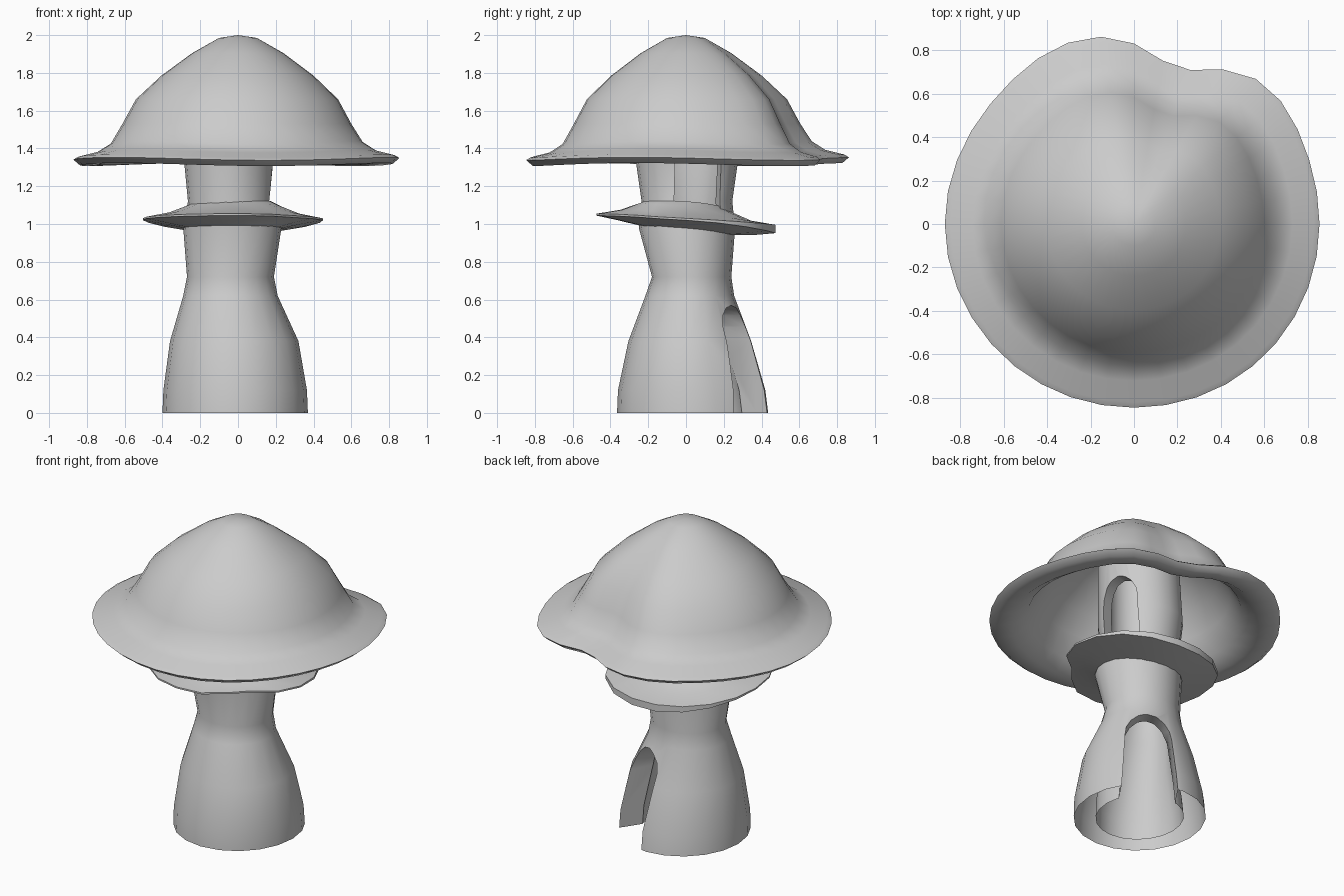
import bpy, bmesh, math
from mathutils import Vector, Matrix

if "Cube" in bpy.data.objects:
    bpy.data.objects.remove(bpy.data.objects["Cube"])


def make_object(name, bm):
    bmesh.ops.recalc_face_normals(bm, faces=bm.faces)
    mesh = bpy.data.meshes.new(name)
    bm.to_mesh(mesh)
    bm.free()
    ob = bpy.data.objects.new(name, mesh)
    bpy.context.collection.objects.link(ob)
    return ob


def smooth(ob, angle):
    bpy.ops.object.select_all(action='DESELECT')
    ob.select_set(True)
    bpy.context.view_layer.objects.active = ob
    bpy.ops.object.shade_smooth_by_angle(angle=math.radians(angle))


def loft(name, count, segs, point, closed=False):
    """Skin rings of points; point(i, angle) gives a position."""
    bm = bmesh.new()
    rings = [[bm.verts.new(point(i, 2 * math.pi * k / segs)) for k in range(segs)]
             for i in range(count)]
    for i in range(count if closed else count - 1):
        a, b = rings[i], rings[(i + 1) % count]
        for k in range(segs):
            n = (k + 1) % segs
            bm.faces.new((a[k], a[n], b[n], b[k]))
    bmesh.ops.remove_doubles(bm, verts=bm.verts, dist=0.0005)
    return make_object(name, bm)


def bump(a, centre, width):
    d = (math.degrees(a) - centre + 180) % 360 - 180
    return math.exp(-(d / width) ** 2)


# Cap: thick dome with a flared rim and a dented fold at the back
cap_profile = [(0, 2.0), (.1, 1.985), (.24, 1.905), (.4, 1.785), (.53, 1.66), (.6, 1.53),
               (.66, 1.43), (.73, 1.385), (.83, 1.36), (.855, 1.345), (.82, 1.315),
               (.72, 1.32), (.63, 1.38), (.56, 1.5), (.49, 1.62), (.36, 1.75),
               (.2, 1.87), (0, 1.93)]


def cap_point(i, a):
    r, z = cap_profile[i]
    w = min(1, r / .5)
    r *= 1 + w * (-.13 * bump(a, 74, 15) + .035 * bump(a, 44, 18)
                  + .04 * bump(a, 110, 20) + .02 * bump(a, 180, 35) - .01 * bump(a, 270, 30))
    if r > .6 and z < 1.45:
        z += .008 * math.cos(3 * a + 1)
    return Vector((r * math.cos(a), r * math.sin(a), z))


cap = loft("mushroom_cap", len(cap_profile), 36, cap_point)
smooth(cap, 60)

# Stem: hollow, slightly off centre; rows are z, centre x, centre y, radius x, radius y
stem_rows = [(0, -.015, .035, .385, .4), (.12, -.015, .03, .38, .39), (.38, -.02, .02, .34, .325),
             (.62, -.04, .02, .25, .235), (.72, -.04, .03, .23, .21), (.98, -.03, .005, .26, .255),
             (1.12, -.045, .005, .22, .24), (1.33, -.045, .005, .24, .27), (1.84, -.03, 0, .23, .25)]
N = len(stem_rows)


def stem_point(i, a):
    z, cx, cy, rx, ry = stem_rows[i if i < N else 2 * N - 1 - i]
    if i >= N:
        t = .13 if z < .5 else .07
        rx, ry = rx - t, ry - t
    return Vector((cx + rx * math.cos(a), cy + ry * math.sin(a), z))


stem = loft("hollow_stem", 2 * N, 20, stem_point, closed=True)


# Arched cutters for the doorway and the window
def arch_cutter(name, angle, base, width, z0, z1, centre):
    h = width / 2
    rise = h * 1.3
    pts = [(-base / 2, z0), (base / 2, z0)]
    pts += [(h * math.cos(t * math.pi / 8), z1 - rise + rise * math.sin(t * math.pi / 8))
            for t in range(9)]
    bm = bmesh.new()
    face = bm.faces.new([bm.verts.new((.03, y, z)) for y, z in pts])
    ext = bmesh.ops.extrude_face_region(bm, geom=[face])
    moved = [v for v in ext["geom"] if isinstance(v, bmesh.types.BMVert)]
    bmesh.ops.translate(bm, verts=moved, vec=(.8, 0, 0))
    bm.transform(Matrix.Translation(centre) @ Matrix.Rotation(math.radians(angle), 4, 'Z'))
    ob = make_object(name, bm)
    ob.hide_render = True
    return ob


cutters = [arch_cutter("doorway_cutter", 56, .35, .28, -.1, .57, (-.045, .03, 0)),
           arch_cutter("window_cutter", 15, .25, .25, 1.06, 1.55, (-.045, .01, 0))]
for c in cutters:
    mod = stem.modifiers.new(c.name, 'BOOLEAN')
    mod.operation = 'DIFFERENCE'
    mod.solver = 'EXACT'
    mod.object = c
bpy.context.view_layer.update()
cut_mesh = bpy.data.meshes.new_from_object(
    stem.evaluated_get(bpy.context.evaluated_depsgraph_get()))
stem.modifiers.clear()
stem.data = cut_mesh
for c in cutters:
    bpy.data.objects.remove(c, do_unlink=True)

# Leave the underside of the stem wall open
bm = bmesh.new()
bm.from_mesh(stem.data)
base = [f for f in bm.faces if all(v.co.z < .001 for v in f.verts)]
bmesh.ops.delete(bm, geom=base, context='FACES')
bm.to_mesh(stem.data)
bm.free()
smooth(stem, 40)

# Collar: thin uneven skirt, drooping at the back; rows are radius, z, tilt, back droop
collar_rows = [(.2, 1.12, .01, .02), (.25, 1.095, .015, .02), (.35, 1.055, .02, .02),
               (.475, 1.03, .025, .01), (.475, 1.02, .025, .045),
               (.36, 1.0, .02, .04), (.24, .975, .015, .02)]


def collar_point(i, a):
    r, z, tilt, droop = collar_rows[i]
    s = math.sin(a)
    if r > .3:
        r *= 1 + .05 * bump(a, 45, 30) + .06 * bump(a, 225, 30) - .19 * bump(a, 315, 24)
    return Vector((-.025 + r * math.cos(a), r * s, z - tilt * s - droop * max(0, s) ** 2))


collar = loft("stem_collar", len(collar_rows), 18, collar_point)
smooth(collar, 50)
